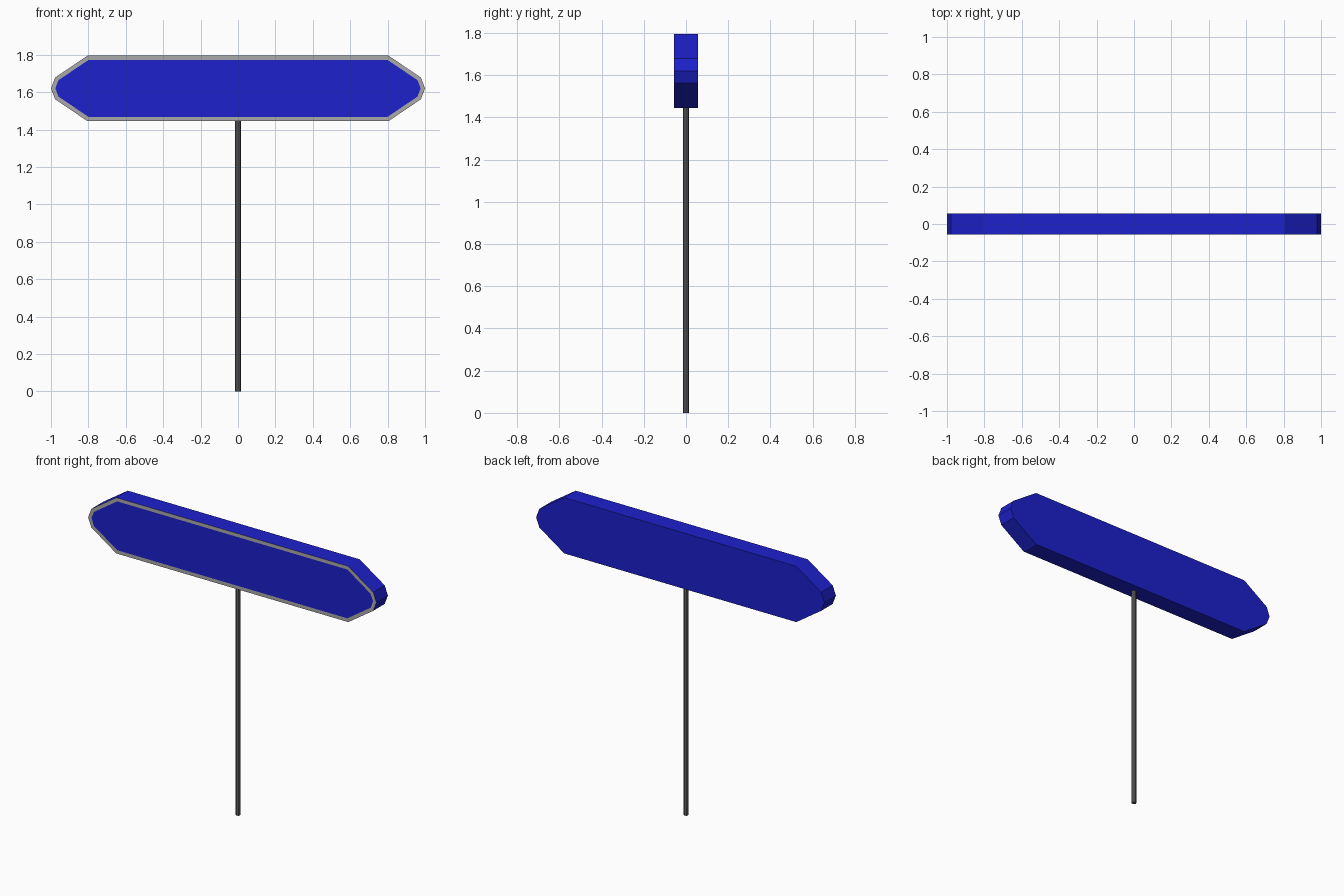
import bpy, bmesh

if "Cube" in bpy.data.objects:
    bpy.data.objects.remove(bpy.data.objects["Cube"])


def material(name, color):
    m = bpy.data.materials.new(name)
    m.diffuse_color = (*color, 1)
    m.use_nodes = True
    m.node_tree.nodes["Principled BSDF"].inputs["Base Color"].default_value = m.diffuse_color
    return m


blue = material("blue", (0.012, 0.015, 0.6))
border_grey = material("border_grey", (0.4, 0.4, 0.4))
dark_grey = material("dark_grey", (0.12, 0.12, 0.12))

# Sign panel: mirrored outline, extruded, with a grey border on the front
HALF = 0.057
right = [(0.805, 1.445), (0.978, 1.562), (1.0, 1.62), (0.978, 1.678), (0.805, 1.795)]
outline = right + [(-x, z) for x, z in reversed(right)]
bm = bmesh.new()
front = bm.faces.new([bm.verts.new((x, -HALF, z)) for x, z in outline])
ext = bmesh.ops.extrude_face_region(bm, geom=[front], use_keep_orig=True)
for v in ext["geom"]:
    if isinstance(v, bmesh.types.BMVert):
        v.co.y = HALF
bmesh.ops.recalc_face_normals(bm, faces=bm.faces)
face = [f for f in bm.faces if f.normal.y < -0.9]
rim = bmesh.ops.inset_region(bm, faces=face, thickness=0.022, use_even_offset=True)
for f in rim["faces"]:
    f.material_index = 1
mesh = bpy.data.meshes.new("sign_panel")
bm.to_mesh(mesh)
bm.free()
mesh.materials.append(blue)
mesh.materials.append(border_grey)
panel = bpy.data.objects.new("sign_panel", mesh)
bpy.context.collection.objects.link(panel)

# Pole
bpy.ops.mesh.primitive_cylinder_add(vertices=8, radius=0.015, depth=1.45, location=(0, 0, 0.725))
pole = bpy.context.object
pole.name = "pole"
pole.data.materials.append(dark_grey)
